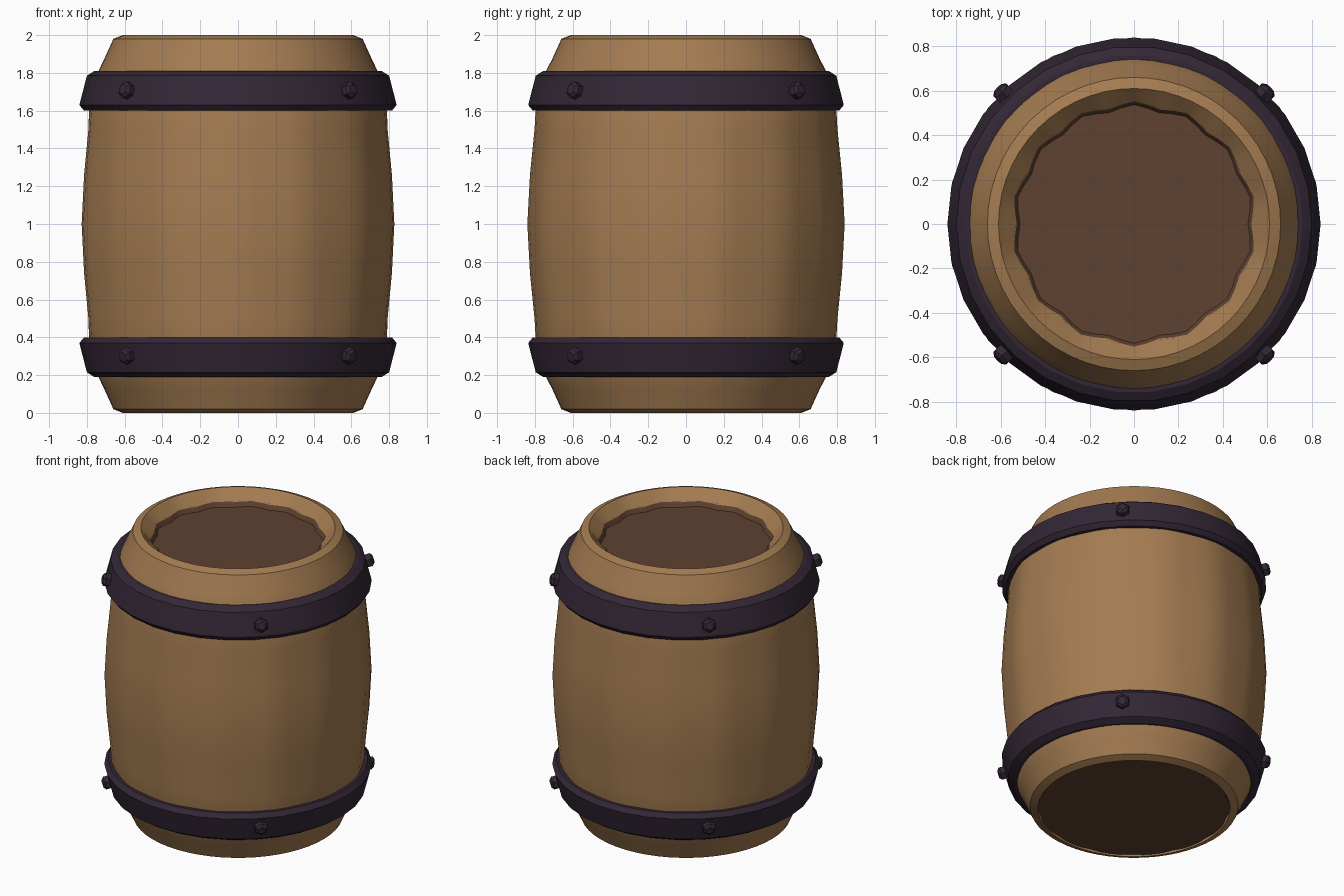
import bpy, bmesh, math
from mathutils import Matrix, Vector

cube = bpy.data.objects.get("Cube")
if cube:
    bpy.data.objects.remove(cube, do_unlink=True)

STAVES = 14


def material(name, rgb):
    m = bpy.data.materials.new(name)
    m.use_nodes = True
    m.diffuse_color = (*rgb, 1)
    bsdf = m.node_tree.nodes["Principled BSDF"]
    bsdf.inputs["Base Color"].default_value = (*rgb, 1)
    bsdf.inputs["Roughness"].default_value = 0.8
    return m


tan_wood = material("tan wood", (0.37, 0.20, 0.083))
brown_wood = material("dark brown wood", (0.112, 0.054, 0.03))
iron = material("dark purple iron", (0.033, 0.02, 0.036))


def finish(bm, name, mat, angle=30):
    bmesh.ops.recalc_face_normals(bm, faces=bm.faces)
    mesh = bpy.data.meshes.new(name)
    bm.to_mesh(mesh)
    bm.free()
    mesh.materials.append(mat)
    obj = bpy.data.objects.new(name, mesh)
    bpy.context.collection.objects.link(obj)
    bpy.ops.object.select_all(action="DESELECT")
    obj.select_set(True)
    bpy.context.view_layer.objects.active = obj
    bpy.ops.object.shade_smooth_by_angle(angle=math.radians(angle))
    return obj


def lathe(name, profile, mat, sides, closed=False, cap=False):
    """Spin (radius, z, stave ripple) points around z."""
    bm = bmesh.new()
    rings = []
    for r, z, ripple in profile:
        ring = []
        for i in range(sides):
            a = math.tau * i / sides
            rad = r - ripple * math.cos(STAVES * a)
            ring.append(bm.verts.new((rad * math.cos(a), rad * math.sin(a), z)))
        rings.append(ring)
    pairs = list(zip(rings, rings[1:]))
    if closed:
        pairs.append((rings[-1], rings[0]))
    for low, high in pairs:
        for i in range(sides):
            j = (i + 1) % sides
            bm.faces.new((low[i], low[j], high[j], high[i]))
    if cap:
        bm.faces.new(rings[-1])
    return finish(bm, name, mat)


# Bulging stave wall with a rolled rim at each end
lower = [(0.60, 0.04, 0), (0.61, 0, 0), (0.66, 0.02, 0), (0.71, 0.13, 0),
         (0.75, 0.21, 0.002), (0.793, 0.41, 0.004), (0.797, 0.5, 0.005), (0.82, 0.74, 0.006)]
upper = [(r, 2 - z, w) for r, z, w in reversed(lower[1:])]
lathe("barrel_wall", lower + [(0.833, 1, 0.007)] + upper + [(0.54, 1.93, 0.012)],
      tan_wood, STAVES * 4)

# Sunken lid and nearly flush base
lathe("barrel_lid", [(0.545, 1.935, 0.012), (0.525, 1.90, 0.012)],
      brown_wood, STAVES * 4, cap=True)
lathe("barrel_base", [(0.60, 0.04, 0.008), (0.606, 0.01, 0.008)],
      brown_wood, STAVES * 4, cap=True)

# Iron hoops, mirrored about the middle, with bolts on the diagonals
hoop = [(0.74, 1.81), (0.76, 1.81), (0.80, 1.785), (0.84, 1.63), (0.815, 1.60), (0.74, 1.60)]
for label, flip in (("upper", False), ("lower", True)):
    lathe(label + "_hoop", [(r, 2 - z if flip else z, 0) for r, z in hoop],
          iron, 30, closed=True)
    height = 0.305 if flip else 1.705
    tilt = 0.25 if flip else -0.25
    bm = bmesh.new()
    for k in range(4):
        a = math.radians(45 + 90 * k)
        out = Vector((math.cos(a), math.sin(a), -tilt)).normalized()
        if not flip:
            out.z = abs(out.z)
        spot = Vector((math.cos(a) * 0.825, math.sin(a) * 0.825, height))
        turn = out.to_track_quat("Z", "Y").to_matrix().to_4x4()
        for r1, r2, length, lift in ((0.046, 0.046, 0.05, 0), (0.046, 0.028, 0.015, 0.0325)):
            place = Matrix.Translation(spot + out * lift) @ turn
            bmesh.ops.create_cone(bm, cap_ends=True, segments=6, radius1=r1,
                                  radius2=r2, depth=length, matrix=place)
    finish(bm, label + "_bolts", iron)
